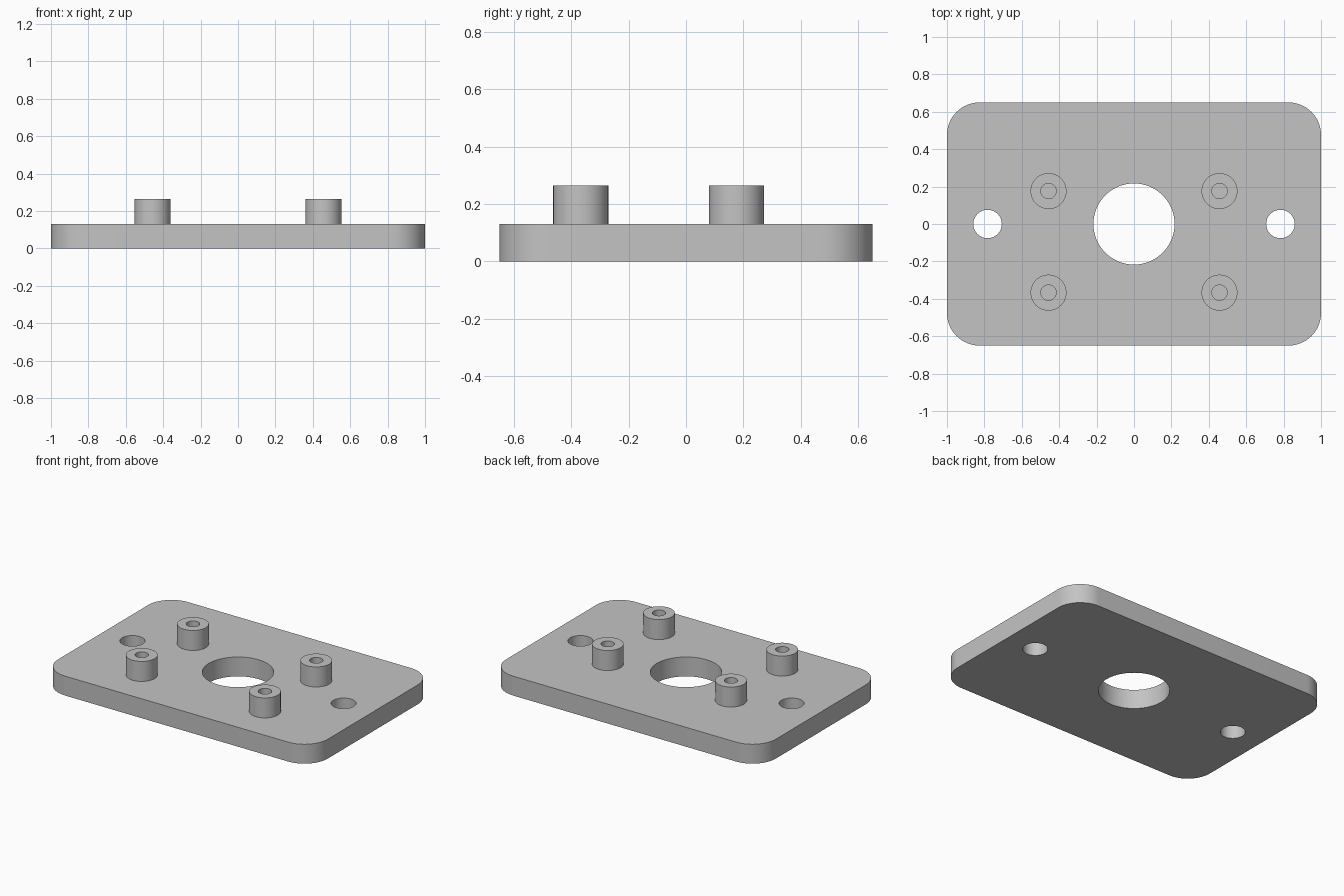
import bpy, bmesh
from math import cos, sin, pi, radians

if "Cube" in bpy.data.objects:
    bpy.data.objects.remove(bpy.data.objects["Cube"], do_unlink=True)

GREY = (0.55, 0.55, 0.55, 1)
metal = bpy.data.materials.new("plain grey")
metal.use_nodes = True
metal.diffuse_color = GREY
metal.node_tree.nodes["Principled BSDF"].inputs["Base Color"].default_value = GREY


def arc(x, y, r, start, end, steps):
    angles = [start + (end - start) * i / steps for i in range(steps + 1)]
    return [(x + r * cos(a), y + r * sin(a)) for a in angles]


def circle(x, y, r):
    return arc(x, y, r, 0, 2 * pi, 64)[:-1]


def rounded_rectangle(half_x, half_y, r):
    points = []
    for i, (sx, sy) in enumerate([(1, 1), (-1, 1), (-1, -1), (1, -1)]):
        points += arc(sx * (half_x - r), sy * (half_y - r), r,
                      i * pi / 2, (i + 1) * pi / 2, 16)
    return points


def extrude_outline(name, loops, bottom, top):
    """Fill an outline with its holes and extrude it between two heights."""
    curve = bpy.data.curves.new(name, 'CURVE')
    curve.dimensions = '2D'
    curve.fill_mode = 'BOTH'
    curve.extrude = (top - bottom) / 2
    for loop in loops:
        spline = curve.splines.new('POLY')
        spline.points.add(len(loop) - 1)
        for point, (x, y) in zip(spline.points, loop):
            point.co = (x, y, 0, 1)
        spline.use_cyclic_u = True
    source = bpy.data.objects.new(name + " outline", curve)
    bpy.context.collection.objects.link(source)
    graph = bpy.context.evaluated_depsgraph_get()
    mesh = bpy.data.meshes.new_from_object(source.evaluated_get(graph))
    bpy.data.objects.remove(source, do_unlink=True)

    # Weld the caps to the walls
    bm = bmesh.new()
    bm.from_mesh(mesh)
    bmesh.ops.remove_doubles(bm, verts=bm.verts, dist=0.0001)
    bmesh.ops.recalc_face_normals(bm, faces=bm.faces)
    bmesh.ops.translate(bm, verts=bm.verts, vec=(0, 0, (top + bottom) / 2))
    bm.to_mesh(mesh)
    bm.free()
    mesh.materials.clear()
    mesh.materials.append(metal)

    obj = bpy.data.objects.new(name, mesh)
    bpy.context.collection.objects.link(obj)
    bpy.ops.object.select_all(action='DESELECT')
    obj.select_set(True)
    bpy.context.view_layer.objects.active = obj
    bpy.ops.object.shade_smooth_by_angle(angle=radians(30))
    return obj


# Base plate with a central bore and two mounting holes
PLATE_TOP = 0.13
extrude_outline("base_plate", [
    rounded_rectangle(1, 0.65, 0.174),
    circle(0, 0, 0.217),
    circle(-0.783, 0, 0.076),
    circle(0.783, 0, 0.076),
], 0, PLATE_TOP)

# Four hollow standoffs, set slightly into the plate
for side, x in (("right", -0.457), ("left", 0.457)):
    for end, y in (("front", -0.367), ("back", 0.176)):
        post = extrude_outline(f"standoff_{end}_{side}",
                               [circle(0, 0, 0.096), circle(0, 0, 0.041)],
                               PLATE_TOP - 0.01, 0.264)
        post.location = (x, y, 0)
